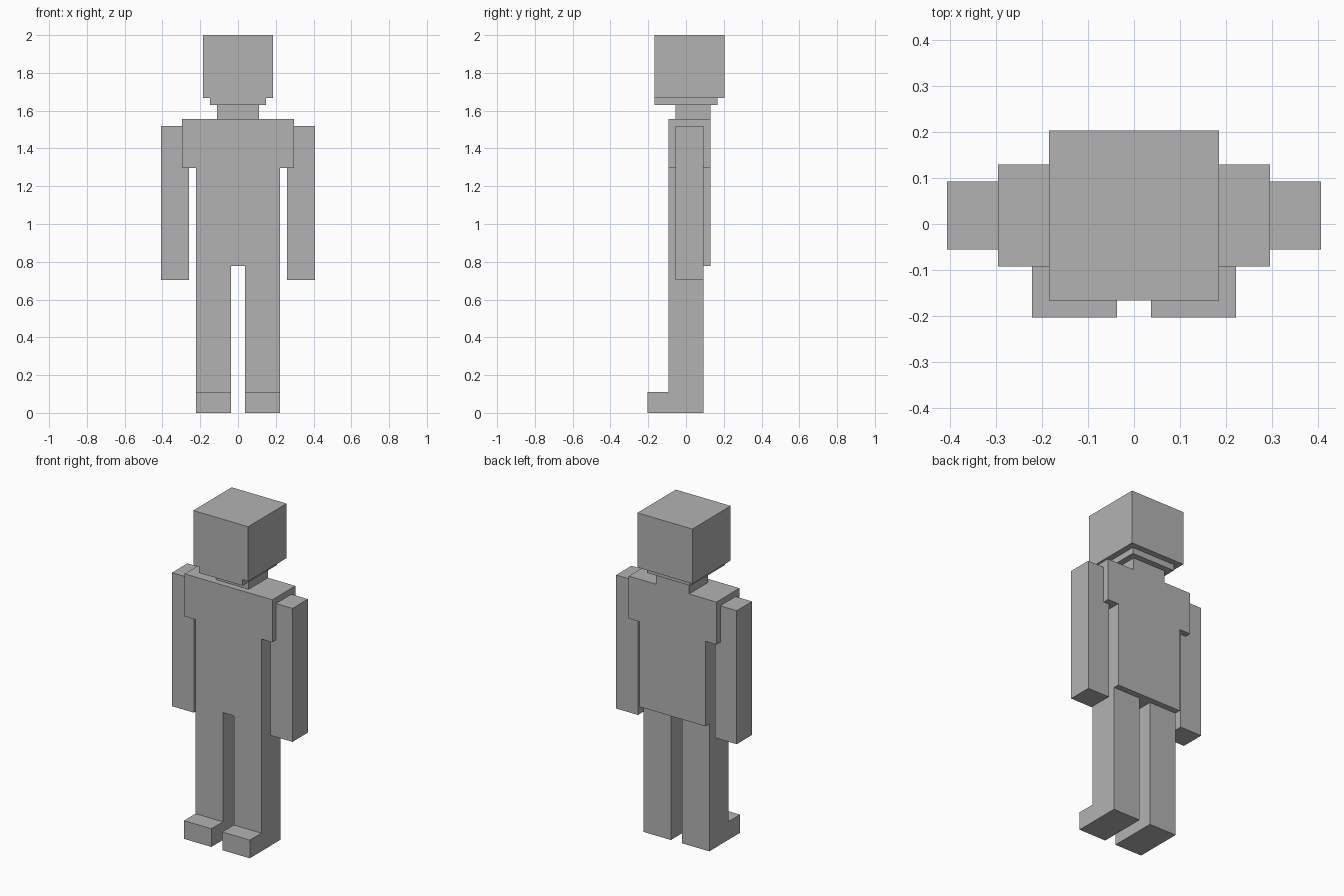
import bpy
import bmesh
from mathutils import Vector

default_cube = bpy.data.objects.get("Cube")
if default_cube:
    bpy.data.objects.remove(default_cube, do_unlink=True)

# The whole figure sits on a grid of 54 units to its full height
U = 2 / 54

grey = bpy.data.materials.new("plain_grey")
grey.use_nodes = True
grey.diffuse_color = (0.45, 0.45, 0.45, 1)
grey.node_tree.nodes["Principled BSDF"].inputs["Base Color"].default_value = grey.diffuse_color


def prism(name, outline, depth):
    """Extrude a closed outline of grid points along the depth vector."""
    bm = bmesh.new()
    face = bm.faces.new([bm.verts.new(Vector(p) * U) for p in outline])
    ext = bmesh.ops.extrude_face_region(bm, geom=[face])
    moved = [v for v in ext["geom"] if isinstance(v, bmesh.types.BMVert)]
    bmesh.ops.translate(bm, verts=moved, vec=Vector(depth) * U)
    bmesh.ops.recalc_face_normals(bm, faces=bm.faces)
    mesh = bpy.data.meshes.new(name)
    bm.to_mesh(mesh)
    bm.free()
    mesh.materials.append(grey)
    obj = bpy.data.objects.new(name, mesh)
    bpy.context.collection.objects.link(obj)
    return obj


def box(name, x, y, z):
    """Box from (min, max) grid ranges."""
    base = [(x[0], y[0], z[0]), (x[1], y[0], z[0]),
            (x[1], y[1], z[0]), (x[0], y[1], z[0])]
    return prism(name, base, (0, 0, z[1] - z[0]))


# Head, jaw and neck
box("head", (-5, 5), (-4.5, 5.5), (45, 54))
box("jaw", (-4, 4), (-4.5, 4.5), (44, 45))
box("neck", (-3, 3), (-1.5, 3.5), (42, 44))

# Torso with wider shoulders
half = [(6, 21), (6, 35), (8, 35), (8, 42)]
torso = half + [(-x, z) for x, z in reversed(half)]
prism("torso", [(x, -2.5, z) for x, z in torso], (0, 6, 0))

# Arms, and legs with feet pointing forward
leg = [(-5.5, 0), (2.5, 0), (2.5, 21), (-2.5, 21), (-2.5, 3), (-5.5, 3)]
for side, s in (("left", 1), ("right", -1)):
    box(side + "_arm", sorted((7 * s, 11 * s)), (-1.5, 2.5), (19, 41))
    prism(side + "_leg", [(s, y, z) for y, z in leg], (5 * s, 0, 0))
